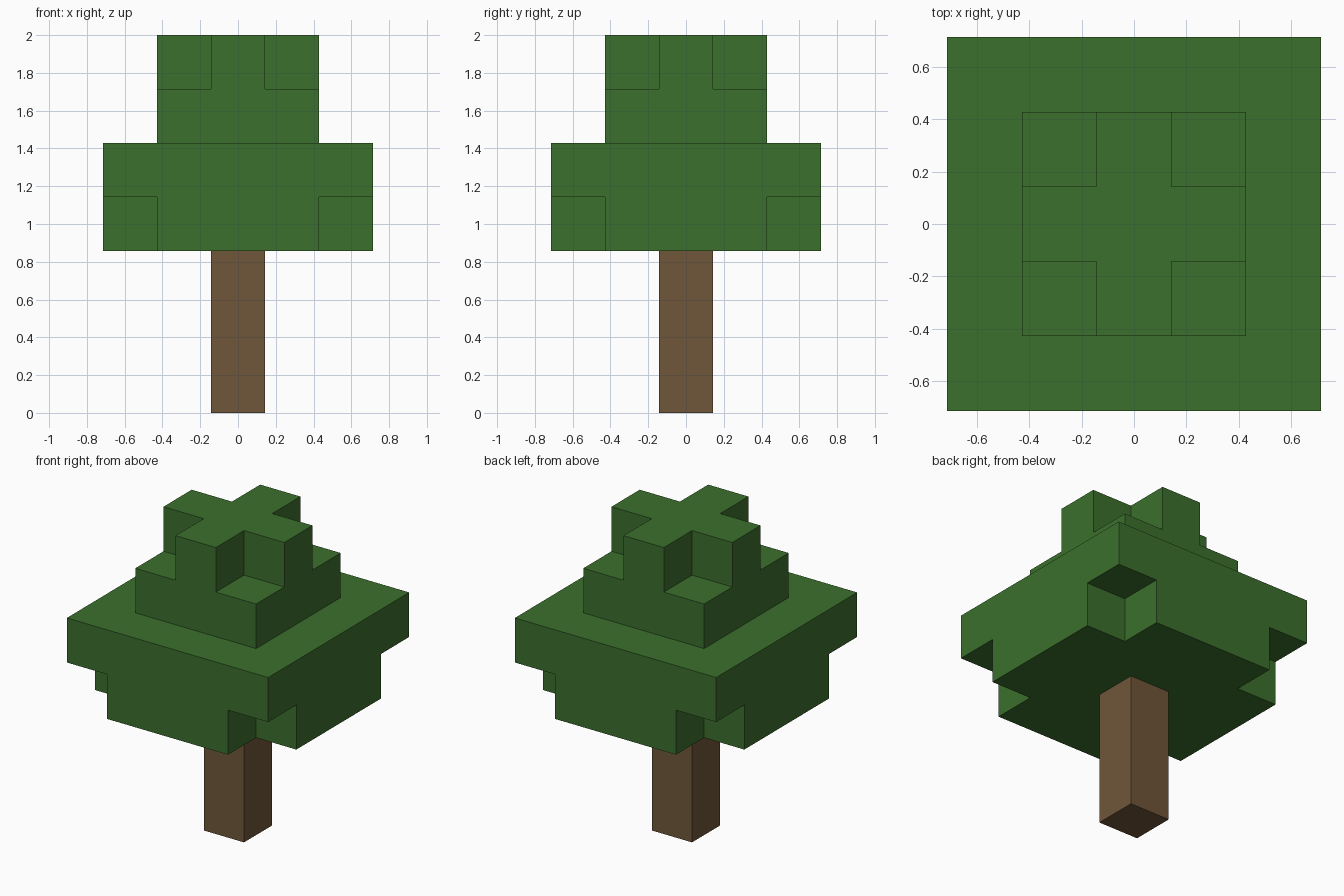
import bpy
import bmesh
from mathutils import Vector
from math import radians

if "Cube" in bpy.data.objects:
    bpy.data.objects.remove(bpy.data.objects["Cube"], do_unlink=True)

U = 2 / 7  # edge of one block; the tree is seven blocks tall


def make_material(name, rgb):
    mat = bpy.data.materials.new(name)
    mat.use_nodes = True
    color = (*rgb, 1)
    mat.diffuse_color = color
    mat.node_tree.nodes["Principled BSDF"].inputs["Base Color"].default_value = color
    return mat


def layer(z, reach, cut_corners=False):
    """Square layer of blocks, optionally without its four corner blocks."""
    span = range(-reach, reach + 1)
    return {(x, y, z) for x in span for y in span
            if not (cut_corners and abs(x) == reach and abs(y) == reach)}


def build_blocks(name, cells, mat):
    """Join blocks into one closed skin with no inner faces."""
    bm = bmesh.new()
    for cell in cells:
        centre = Vector((cell[0], cell[1], cell[2] + 0.5))
        for axis in range(3):
            for sign in (-1, 1):
                n = Vector((0, 0, 0))
                n[axis] = sign
                if tuple(int(c + d) for c, d in zip(cell, n)) in cells:
                    continue
                a = Vector((0, 0, 0))
                a[(axis + 1) % 3] = 0.5
                b = n.cross(a)
                mid = centre + n * 0.5
                corners = (mid - a - b, mid + a - b, mid + a + b, mid - a + b)
                bm.faces.new([bm.verts.new(p * U) for p in corners])
    bmesh.ops.remove_doubles(bm, verts=bm.verts, dist=0.001)
    bmesh.ops.dissolve_limit(bm, angle_limit=radians(1), verts=bm.verts, edges=bm.edges)
    bmesh.ops.recalc_face_normals(bm, faces=bm.faces)
    mesh = bpy.data.meshes.new(name)
    bm.to_mesh(mesh)
    bm.free()
    mesh.materials.append(mat)
    obj = bpy.data.objects.new(name, mesh)
    bpy.context.collection.objects.link(obj)
    return obj


bark = make_material("bark brown", (0.162, 0.093, 0.042))
leaf = make_material("leaf green", (0.045, 0.162, 0.026))

# Trunk: a column of three blocks
build_blocks("trunk", {(0, 0, z) for z in range(3)}, bark)

# Foliage: wide lower tier notched below, narrow upper tier notched on top
foliage = layer(3, 2, True) | layer(4, 2) | layer(5, 1) | layer(6, 1, True)
build_blocks("foliage", foliage, leaf)
